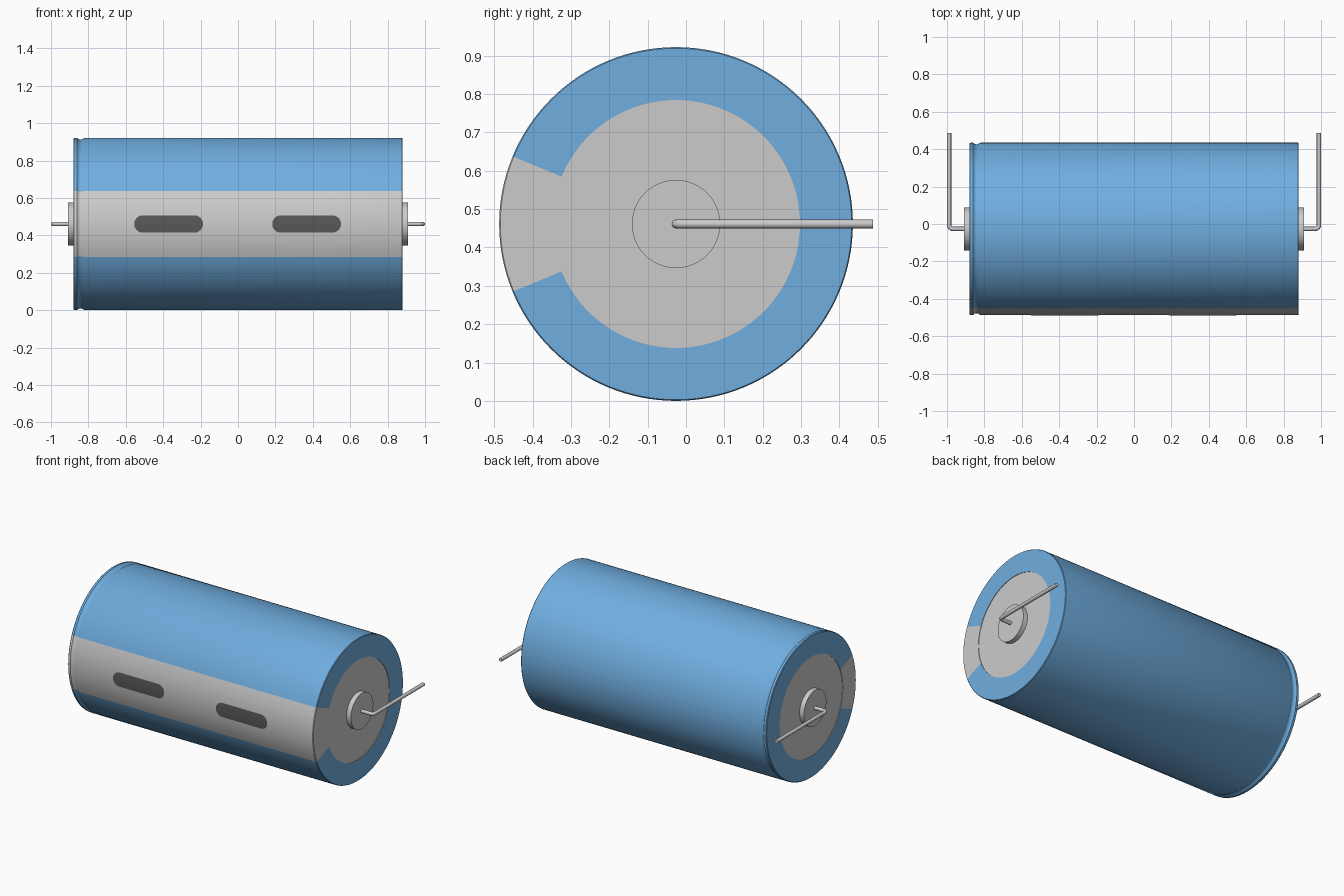
import bpy, bmesh, math

if "Cube" in bpy.data.objects:
    bpy.data.objects.remove(bpy.data.objects["Cube"])

CY, CZ, R = -0.026, 0.461, 0.461     # axis position and can radius
IN = 0.323                           # inner edge of the sleeve on the ends
SEG = 128


def material(name, rgb):
    m = bpy.data.materials.new(name)
    m.diffuse_color = (*rgb, 1)
    m.use_nodes = True
    m.node_tree.nodes["Principled BSDF"].inputs["Base Color"].default_value = m.diffuse_color
    return m


def finish(name, bm, mat=None):
    bmesh.ops.remove_doubles(bm, verts=bm.verts, dist=1e-5)
    me = bpy.data.meshes.new(name)
    bm.to_mesh(me)
    bm.free()
    ob = bpy.data.objects.new(name, me)
    bpy.context.collection.objects.link(ob)
    if mat:
        me.materials.append(mat)
    smooth(ob)
    return ob


def smooth(ob):
    bpy.ops.object.select_all(action='DESELECT')
    ob.select_set(True)
    bpy.context.view_layer.objects.active = ob
    bpy.ops.object.shade_smooth_by_angle(angle=math.radians(35))


def on_axis(x, r, a):
    return (x, CY + r * math.cos(a), CZ + r * math.sin(a))


def grid(bm, rows):
    for p, q in zip(rows, rows[1:]):
        for j in range(len(p) - 1):
            face = [p[j], p[j + 1], q[j + 1], q[j]]
            bm.faces.new(face)


def lathe(name, profile, a0=0, a1=360, mat=None):
    """Sweep an (x, r) profile, listed from -x to +x, about the can axis."""
    n = round(SEG * (a1 - a0) / 360)
    bm = bmesh.new()
    rows = []
    for x, r in profile:
        rows.append([bm.verts.new(on_axis(x, r, math.radians(a0 + (a1 - a0) * j / n)))
                     for j in range(n + 1)])
    grid(bm, rows)
    return finish(name, bm, mat)


blue = material("blue", (0.16, 0.42, 0.74))
dark = material("dark_grey", (0.10, 0.10, 0.10))

# Sleeve and polarity stripe share one profile with a crimp groove at the left
shell = [(-0.88, IN), (-0.88, 0.456), (-0.876, 0.460), (-0.862, R), (-0.852, 0.454),
         (-0.842, 0.451), (-0.832, 0.454), (-0.82, R), (0.876, R), (0.88, 0.458), (0.88, IN)]
lathe("sleeve", shell, -157.5, 157.5, blue)
lathe("polarity_stripe", shell, 157.5, 202.5)

# End discs with raised central seals
end = [(0.88, IN), (0.877, IN), (0.877, 0.115), (0.908, 0.115), (0.908, 0)]
lathe("right_end", end)
lathe("left_end", [(-x, r) for x, r in reversed(end)])


# Minus marks: rounded bars wrapped on the stripe
def minus_mark(name, cx, half_len=0.184, h=0.046):
    bm = bmesh.new()
    rows = []
    for i in range(17):
        t = -math.pi / 2 + math.pi * i / 16
        a = math.pi - math.asin(h * math.sin(t) / R)
        w = half_len - h + h * max(math.cos(t), 0.001)
        rows.append([bm.verts.new(on_axis(cx + s * w, R + 0.0012, a)) for s in (-1, 1)])
    grid(bm, rows)
    finish(name, bm, dark)


minus_mark("minus_mark_left", -0.371)
minus_mark("minus_mark_right", 0.367)


# Wire leads: out along the axis, then bent to the back
def lead(name, s):
    xo, b, rad = 0.9885, 0.02, 0.0115
    pts = [(0.9, CY)]
    for i in range(9):
        t = math.pi / 2 * i / 8
        pts.append((xo - b + b * math.sin(t), CY + b - b * math.cos(t)))
    pts.append((xo, 0.487))
    cu = bpy.data.curves.new(name, 'CURVE')
    cu.dimensions = '3D'
    cu.bevel_depth = rad
    cu.bevel_resolution = 6
    cu.use_fill_caps = True
    sp = cu.splines.new('POLY')
    sp.points.add(len(pts) - 1)
    for p, (x, y) in zip(sp.points, pts):
        p.co = (s * x, y, CZ, 1)
    ob = bpy.data.objects.new(name, cu)
    bpy.context.collection.objects.link(ob)
    bpy.ops.object.select_all(action='DESELECT')
    ob.select_set(True)
    bpy.context.view_layer.objects.active = ob
    bpy.ops.object.convert(target='MESH')
    smooth(bpy.context.view_layer.objects.active)


lead("right_lead", 1)
lead("left_lead", -1)
